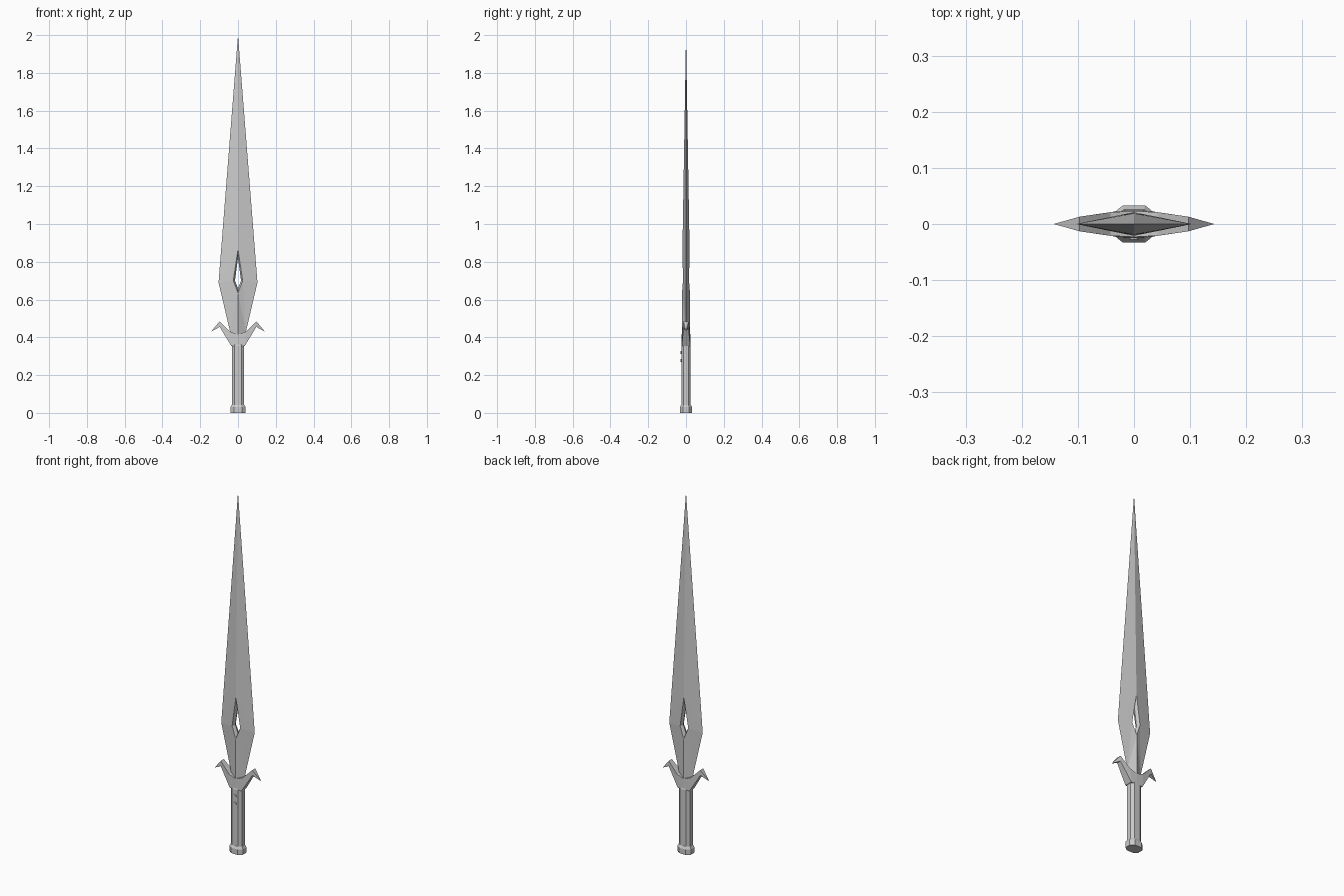
import bpy, bmesh

if "Cube" in bpy.data.objects:
    bpy.data.objects.remove(bpy.data.objects["Cube"])


def finish(name, bm):
    bmesh.ops.remove_doubles(bm, verts=bm.verts[:], dist=1e-5)
    bmesh.ops.recalc_face_normals(bm, faces=bm.faces[:])
    me = bpy.data.meshes.new(name)
    bm.to_mesh(me)
    bm.free()
    ob = bpy.data.objects.new(name, me)
    bpy.context.collection.objects.link(ob)
    return ob


def mirrored(name, faces):
    """Reflect one quarter of a part to the left and to the back."""
    bm = bmesh.new()
    for sx in (1, -1):
        for sy in (1, -1):
            for f in faces:
                bm.faces.new([bm.verts.new((sx * x, sy * y, z)) for x, y, z in f])
    return finish(name, bm)


def loft(name, rings):
    """Stack eight-sided rings: z, half width, half depth, flat half width, flat half depth."""
    bm = bmesh.new()
    loops = []
    for z, hx, hy, fx, fy in rings:
        pts = [(hx, -fy), (hx, fy), (fx, hy), (-fx, hy),
               (-hx, fy), (-hx, -fy), (-fx, -hy), (fx, -hy)]
        loops.append([bm.verts.new((x, y, z)) for x, y in pts])
    for a, b in zip(loops, loops[1:]):
        for i in range(8):
            j = (i + 1) % 8
            bm.faces.new((a[i], a[j], b[j], b[i]))
    bm.faces.new(loops[0])
    bm.faces.new(loops[-1])
    return finish(name, bm)


# Blade: diamond section, with a bevelled diamond opening through it
tip, edge, heel = (0, 0, 2.0), (0.103, 0, 0.69), (0.042, 0, 0.43)
low_edge, low_ridge = (0.03, 0, 0.37), (0, -0.021, 0.37)
hole_top, hole_side, hole_low = (0, -0.019, 0.865), (0.025, -0.016, 0.70), (0, -0.021, 0.635)
in_top, in_side, in_low = (0, 0, 0.82), (0.016, 0, 0.70), (0, 0, 0.66)
mirrored("blade", [
    (tip, edge, hole_top), (edge, hole_side, hole_top),
    (edge, heel, hole_side), (heel, hole_low, hole_side),
    (heel, low_edge, low_ridge, hole_low),
    (low_edge, low_ridge, (0, 0, 0.37)),
    (hole_top, hole_side, in_side, in_top),
    (hole_side, hole_low, in_low, in_side),
])

# Guard: hooked wings that thin out towards the points
c0, c1 = (0, -0.023, 0.355), (0, -0.023, 0.415)
p0, p1 = (0.036, -0.022, 0.355), (0.042, -0.021, 0.43)
q0, q1 = (0.097, -0.013, 0.455), (0.097, -0.013, 0.485)
point = (0.143, 0, 0.43)
guard = [(c0, p0, p1, c1), (p0, q0, q1, p1), (q0, point, q1)]
border = [c0, p0, q0, point, q1, p1, c1]
for a, b in zip(border, border[1:]):
    wall = [a, b, (b[0], 0, b[2]), (a[0], 0, a[2])]
    guard.append(tuple(dict.fromkeys(wall)))
mirrored("guard", guard)

# Grip and pommel
loft("grip", [(0.03, 0.033, 0.025, 0.018, 0.013),
              (0.355, 0.033, 0.025, 0.018, 0.013),
              (0.365, 0.028, 0.022, 0.015, 0.011)])
loft("pommel", [(0, 0.041, 0.033, 0.02, 0.016),
                (0.03, 0.041, 0.033, 0.02, 0.016),
                (0.043, 0.034, 0.026, 0.018, 0.013)])

# Rivets on the front of the grip
for i, z in enumerate((0.278, 0.32)):
    bpy.ops.mesh.primitive_cylinder_add(vertices=8, radius=0.008, depth=0.006,
                                        location=(0, -0.025, z), rotation=(1.5708, 0, 0))
    bpy.context.object.name = f"rivet_{i + 1}"
